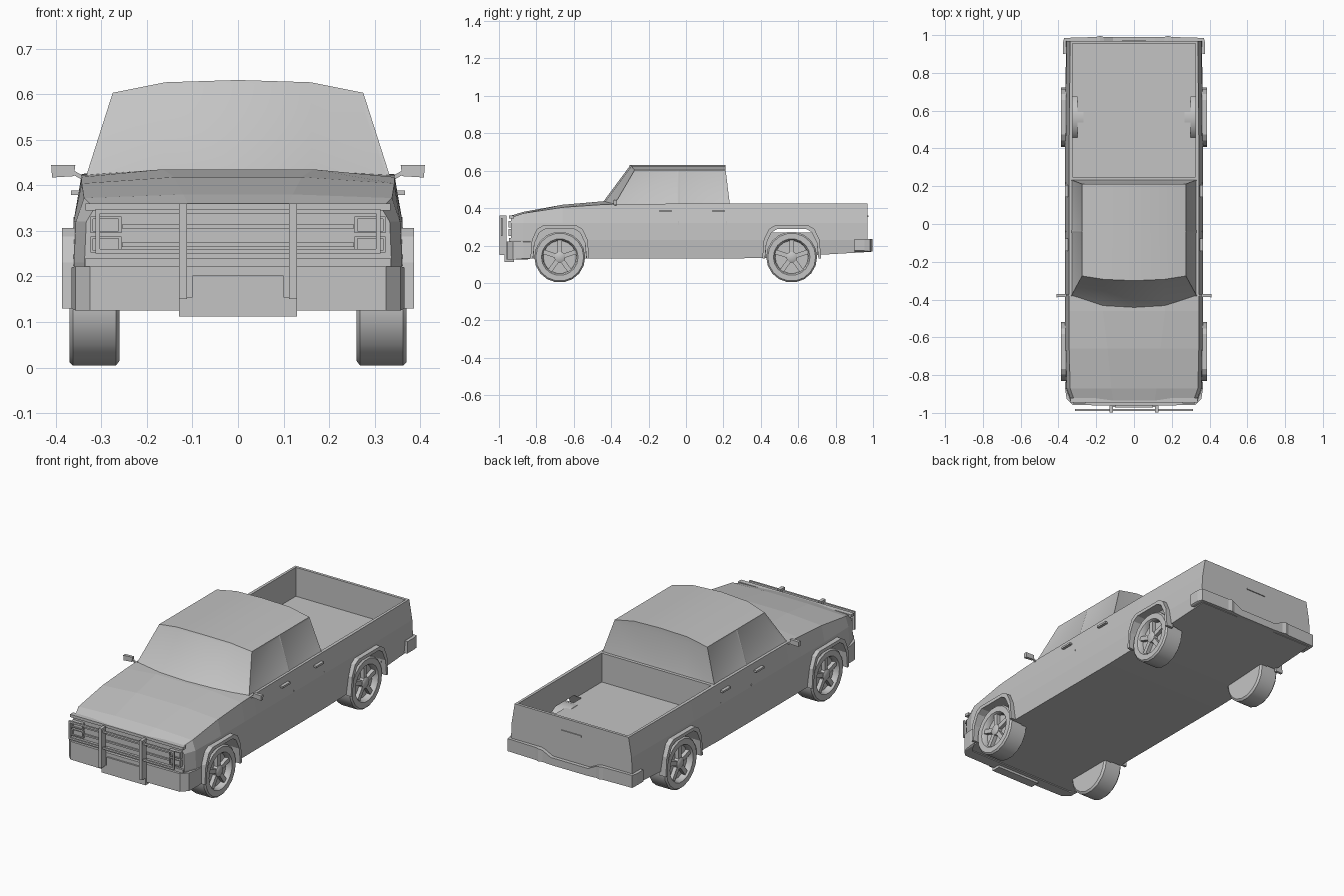
import bpy, bmesh, math
from mathutils import Vector, Matrix

if "Cube" in bpy.data.objects:
    bpy.data.objects.remove(bpy.data.objects["Cube"])

grey = bpy.data.materials.new("plain_grey")
grey.use_nodes = True
grey.diffuse_color = (0.55, 0.55, 0.55, 1)
grey.node_tree.nodes["Principled BSDF"].inputs["Base Color"].default_value = (0.55, 0.55, 0.55, 1)


def finish(name, bm, smooth=None):
    bmesh.ops.recalc_face_normals(bm, faces=bm.faces)
    mesh = bpy.data.meshes.new(name)
    bm.to_mesh(mesh)
    bm.free()
    ob = bpy.data.objects.new(name, mesh)
    bpy.context.collection.objects.link(ob)
    mesh.materials.append(grey)
    if smooth:
        bpy.ops.object.select_all(action='DESELECT')
        ob.select_set(True)
        bpy.context.view_layer.objects.active = ob
        bpy.ops.object.shade_smooth_by_angle(angle=math.radians(smooth))
    return ob


def add_box(bm, x, y, z):
    """Box from (low, high) ranges."""
    r = (x, y, z)
    size = [b - a for a, b in r] + [1]
    mid = Matrix.Translation([(a + b) / 2 for a, b in r])
    return bmesh.ops.create_cube(bm, size=1, matrix=mid @ Matrix.Diagonal(size))["verts"]


def boxes(name, ranges, mirror=False):
    bm = bmesh.new()
    for x, y, z in ranges:
        add_box(bm, x, y, z)
        if mirror:
            add_box(bm, (-x[1], -x[0]), y, z)
    return finish(name, bm)


def loft(bm, rings, cap=True):
    rows = [[bm.verts.new(p) for p in ring] for ring in rings]
    n = len(rows[0])
    for a, b in zip(rows, rows[1:]):
        for i in range(n):
            bm.faces.new((a[i], a[(i + 1) % n], b[(i + 1) % n], b[i]))
    if cap:
        bm.faces.new(rows[0])
        bm.faces.new(rows[-1])


def cut(target, cutter):
    mod = target.modifiers.new("cut", 'BOOLEAN')
    mod.operation, mod.solver, mod.object = 'DIFFERENCE', 'EXACT', cutter
    bpy.context.view_layer.objects.active = target
    bpy.ops.object.modifier_apply(modifier=mod.name)
    bpy.data.objects.remove(cutter)


# Body: stations of y, underside z, half width, edge z, crown z, crown x
stations = [
    (-.935, .13, .337, .35, .36, .11), (-.87, .13, .36, .372, .38, .12),
    (-.66, .13, .365, .404, .418, .14), (-.46, .13, .365, .418, .435, .165),
    (-.36, .13, .365, .422, .435, .165), (.23, .13, .365, .425, .425, .165),
    (.45, .135, .365, .425, .425, .165), (.97, .165, .36, .425, .425, .165)]
rings = []
for y, zb, w, ze, zc, xc in stations:
    half = [(w - .008, zb), (w, .23), (w - .004, .32), (w - .022, ze), (xc, zc)]
    rings.append([(x, y, z) for x, z in half] + [(-x, y, z) for x, z in reversed(half)])
bm = bmesh.new()
loft(bm, rings)
body = finish("body", bm)
cut(body, boxes("bed_cutter", [((-.325, .325), (.25, .955), (.27, .6))]))


# Wheel arches: an angular opening with a flared lip
def arch(y, half, top, bottom=.13):
    side = [(half, bottom), (half - .008, top - .075), (half - .035, top - .018), (half - .065, top)]
    return [(y + a, z) for a, z in side] + [(y - a, z) for a, z in reversed(side)]


AXLES = {"front": -.675, "rear": .565}
for end, y in AXLES.items():
    for side, s in (("left", 1), ("right", -1)):
        bm = bmesh.new()
        inner = arch(y, .143, .288, .1)
        loft(bm, [[(s * x, a, z) for a, z in inner] for x in (.3, .45)])
        cut(body, finish("arch_cutter", bm))
        bm = bmesh.new()
        outer, inner = arch(y, .157, .306), arch(y, .143, .288)
        section = []
        for (ya, za), (yb, zb) in zip(outer, inner):
            section.append([(s * .345, ya, za), (s * .386, ya, za), (s * .386, yb, zb), (s * .345, yb, zb)])
        loft(bm, section)
        finish(f"{end}_{side}_flare", bm)

# Cab: columns across the width, each windscreen foot, roof front, roof back, rear foot
columns = [(.335, .275, -.385, -.275, .603), (.165, .16, -.45, -.293, .626), (0, 0, -.46, -.3, .631)]
columns += [(-xb, -xt, *rest) for xb, xt, *rest in reversed(columns[:2])]
bm = bmesh.new()
loft(bm, [[(xb, fb, .415), (xt, ft, zt), (xt, .212, zt), (xb, .235, .415)]
          for xb, xt, fb, ft, zt in columns])
bmesh.ops.bisect_plane(bm, geom=bm.verts[:] + bm.edges[:] + bm.faces[:],
                       plane_co=(0, -.04, 0), plane_no=(0, 1, 0))
bmesh.ops.recalc_face_normals(bm, faces=bm.faces)
sides = [f for f in bm.faces if abs(f.normal.x) > .85]
screen = [f for f in bm.faces if f.normal.y < -.4 and abs(f.normal.x) < .8]
back = [f for f in bm.faces if f.normal.y > .7]
bmesh.ops.inset_individual(bm, faces=sides, thickness=.014, depth=-.003)
bmesh.ops.inset_region(bm, faces=screen, thickness=.012, depth=-.003)
bmesh.ops.inset_region(bm, faces=back, thickness=.03, depth=-.003)
finish("cab", bm, 20)

# Wheels: lathed tyre with dished rim, hub and five spokes
tyre_profile = [(.26, .1), (.26, .125), (.268, .136), (.362, .136), (.37, .128),
                (.37, .098), (.362, .092), (.34, .088)]
for end, y in AXLES.items():
    for side, s in (("left", 1), ("right", -1)):
        bm = bmesh.new()
        n = 18
        loft(bm, [[(x, r * math.cos(i * math.tau / n), r * math.sin(i * math.tau / n))
                   for i in range(n)] for x, r in tyre_profile])
        loft(bm, [[(x, r * math.cos(i * math.tau / 10), r * math.sin(i * math.tau / 10))
                   for i in range(10)] for x, r in ((.335, .03), (.362, .03), (.367, .022))])
        for k in range(5):
            spoke = add_box(bm, (.338, .36), (-.012, .012), (.02, .092))
            bmesh.ops.rotate(bm, verts=spoke, matrix=Matrix.Rotation(k * math.tau / 5, 3, 'X'))
        bmesh.ops.scale(bm, verts=bm.verts, vec=(s, 1, 1))
        bmesh.ops.translate(bm, verts=bm.verts, vec=(0, y, .138))
        finish(f"{end}_{side}_wheel", bm, 35)


# Bumpers: a path across the width swept with a rectangular section
def bumper(name, path):
    bm = bmesh.new()
    full = path + [(-x, *rest) for x, *rest in reversed(path) if x > 0]
    loft(bm, [[(x, a, z0), (x, b, z0), (x, b, z1), (x, a, z1)] for x, a, b, z0, z1 in full])
    return finish(name, bm)


bumper("front_bumper", [(.365, -.87, -.83, .13, .22), (.357, -.925, -.85, .125, .222),
                        (.325, -.958, -.9, .125, .222), (0, -.963, -.9, .125, .222)])
bumper("rear_bumper", [(.377, .9, .955, .172, .235), (.37, .9, .985, .168, .235),
                       (.2, .94, .99, .168, .235), (.18, .94, .996, .168, .235),
                       (.16, .94, .99, .168, .23), (.11, .94, .99, .165, .205),
                       (0, .94, .99, .165, .205)])

# Grille: surround and slats
boxes("grille", [((-.335, .335), (-.946, -.92), (.345, .36)),
                 ((-.335, .335), (-.946, -.92), (.222, .24)),
                 ((-.255, .255), (-.943, -.92), (.305, .314)),
                 ((-.255, .255), (-.943, -.92), (.265, .274))])
# Headlights: paired lamps in raised frames
lamps = []
for z in (.252, .295):
    lamps += [((.262, .318), (-.943, -.92), (z + .004, z + .032)),
              ((.258, .322), (-.95, -.92), (z, z + .005)),
              ((.258, .322), (-.95, -.92), (z + .031, z + .036)),
              ((.256, .262), (-.95, -.92), (z, z + .036)),
              ((.318, .324), (-.95, -.92), (z, z + .036))]
boxes("headlights", lamps, True)

# Brush guard: posts, thin rails and lower plate
boxes("guard_posts", [((.112, .13), (-.998, -.96), (.15, .36))], True)
boxes("guard_rails", [((-.31, .31), (-.99, -.98), (.338, .348)),
                      ((-.31, .31), (-.99, -.98), (.25, .26))])
boxes("guard_ends", [((.303, .313), (-.99, -.98), (.25, .348))], True)
boxes("guard_plate", [((-.13, .13), (-.97, -.92), (.112, .155)),
                      ((-.1, .1), (-.971, -.95), (.155, .202))])

# Mirrors on slanted stalks
bm = bmesh.new()
for s in (1, -1):
    loft(bm, [[(s * .36, -.385, .42), (s * .36, -.37, .42), (s * .357, -.37, .445), (s * .357, -.385, .445)],
              [(s * .408, -.388, .417), (s * .408, -.37, .417), (s * .41, -.37, .444), (s * .41, -.388, .444)]])
    loft(bm, [[(s * x, -.382, z), (s * x, -.372, z), (s * x, -.372, z + .01), (s * x, -.382, z + .01)]
              for x, z in ((.33, .405), (.365, .425))])
finish("mirrors", bm)

# Door handles, tailgate handle, and door seams
boxes("door_handles", [((.345, .366), (a, a + .065), (.379, .389)) for a in (-.142, .142)], True)
boxes("tailgate_handle", [((-.06, .06), (.965, .975), (.352, .36))])
boxes("door_seams", [((.345, .3615), (a, a + .004), (.2, .33)) for a in (-.042, .215)], True)
